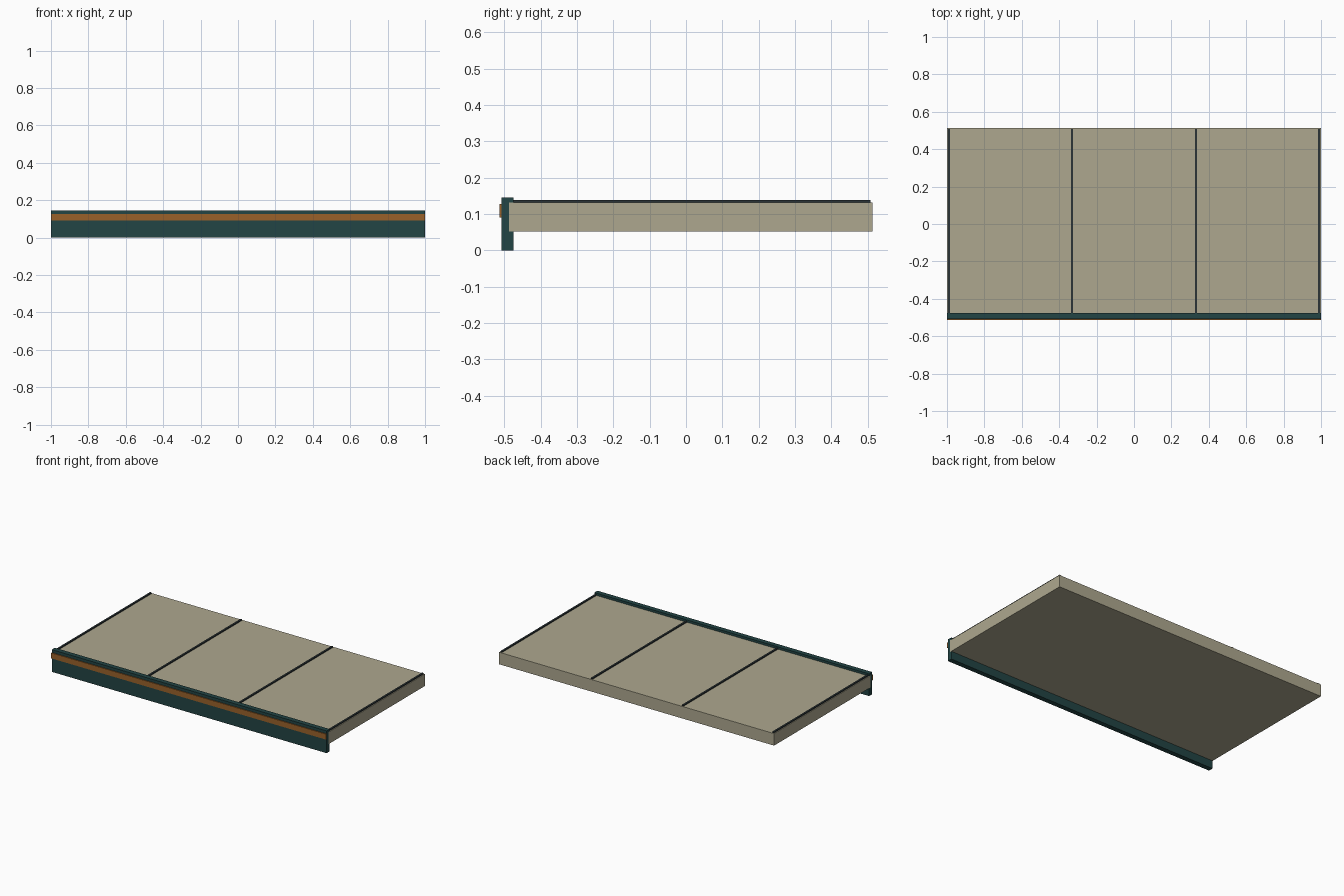
import bpy

if "Cube" in bpy.data.objects:
    bpy.data.objects.remove(bpy.data.objects["Cube"])


def material(name, rgb):
    m = bpy.data.materials.new(name)
    m.diffuse_color = (*rgb, 1)
    m.use_nodes = True
    m.node_tree.nodes["Principled BSDF"].inputs["Base Color"].default_value = m.diffuse_color
    return m


def box(name, x, y, z, mat):
    """Box spanning the given (min, max) ranges."""
    bpy.ops.mesh.primitive_cube_add(size=1, location=[sum(r) / 2 for r in (x, y, z)])
    ob = bpy.context.object
    ob.name = name
    ob.scale = [r[1] - r[0] for r in (x, y, z)]
    bpy.ops.object.transform_apply(location=False, rotation=False, scale=True)
    ob.data.materials.append(mat)
    return ob


stone = material("warm stone", (0.42, 0.39, 0.275))
teal = material("dark teal", (0.016, 0.058, 0.058))
rust = material("rust orange", (0.32, 0.12, 0.023))
slate = material("dark slate", (0.024, 0.034, 0.037))

# Deck slab, lapping halfway into the front fascia
box("deck_slab", (-1, 1), (-0.487, 0.513), (0.052, 0.131), stone)

# Front fascia board and its accent stripe
box("front_fascia", (-0.9995, 0.9995), (-0.507, -0.475), (0, 0.146), teal)
box("accent_stripe", (-0.9995, 0.9995), (-0.513, -0.506), (0.091, 0.127), rust)

# Raised seams running front to back
for i, x in enumerate((-0.989, -0.331, 0.331, 0.989)):
    box(f"deck_seam_{i + 1}", (x - 0.006, x + 0.006), (-0.48, 0.508), (0.129, 0.138), slate)
